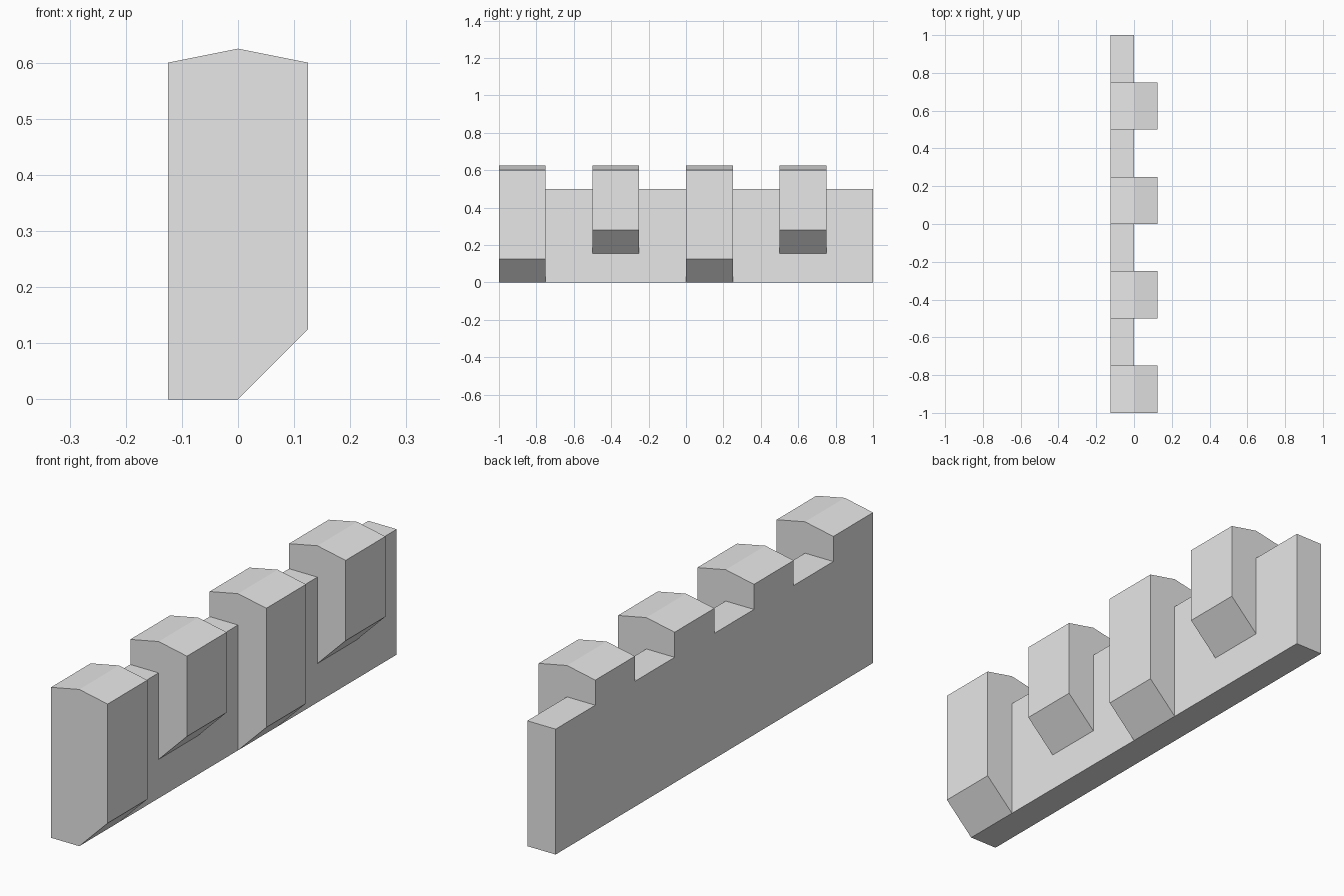
import bpy
import bmesh

cube = bpy.data.objects.get("Cube")
if cube:
    bpy.data.objects.remove(cube, do_unlink=True)

STONE = (0.8, 0.8, 0.8, 1.0)
HALF = 0.125      # half the wall thickness including the overhang
WALL_TOP = 0.5
WIDTH = 0.25      # merlon width, equal to the gap between merlons

stone = bpy.data.materials.new("stone grey")
stone.use_nodes = True
stone.diffuse_color = STONE
stone.node_tree.nodes["Principled BSDF"].inputs["Base Color"].default_value = STONE


def prism(name, profile, y0, y1):
    """Extrude an x-z profile along y into a flat-shaded solid."""
    bm = bmesh.new()
    face = bm.faces.new([bm.verts.new((x, y0, z)) for x, z in profile])
    result = bmesh.ops.extrude_face_region(bm, geom=[face], use_keep_orig=True)
    moved = [v for v in result["geom"] if isinstance(v, bmesh.types.BMVert)]
    bmesh.ops.translate(bm, verts=moved, vec=(0, y1 - y0, 0))
    bmesh.ops.recalc_face_normals(bm, faces=bm.faces[:])
    mesh = bpy.data.meshes.new(name)
    bm.to_mesh(mesh)
    bm.free()
    mesh.materials.append(stone)
    obj = bpy.data.objects.new(name, mesh)
    bpy.context.collection.objects.link(obj)
    return obj


def merlon(name, y, bottom):
    """Ridged block that sits on the wall and hangs over its outer side."""
    profile = [
        (-HALF, WALL_TOP), (0, WALL_TOP), (0, bottom),
        (HALF, bottom + HALF), (HALF, 0.6), (0, 0.625), (-HALF, 0.6),
    ]
    return prism(name, profile, y, y + WIDTH)


# Plain parapet wall
prism("parapet_wall", [(-HALF, 0), (0, 0), (0, WALL_TOP), (-HALF, WALL_TOP)], -1, 1)

# Long and short merlons alternate along the wall
for i in range(4):
    kind, bottom = (("long", 0.0), ("short", 0.155))[i % 2]
    merlon(f"{kind}_merlon_{i + 1}", -1 + i * 2 * WIDTH, bottom)
